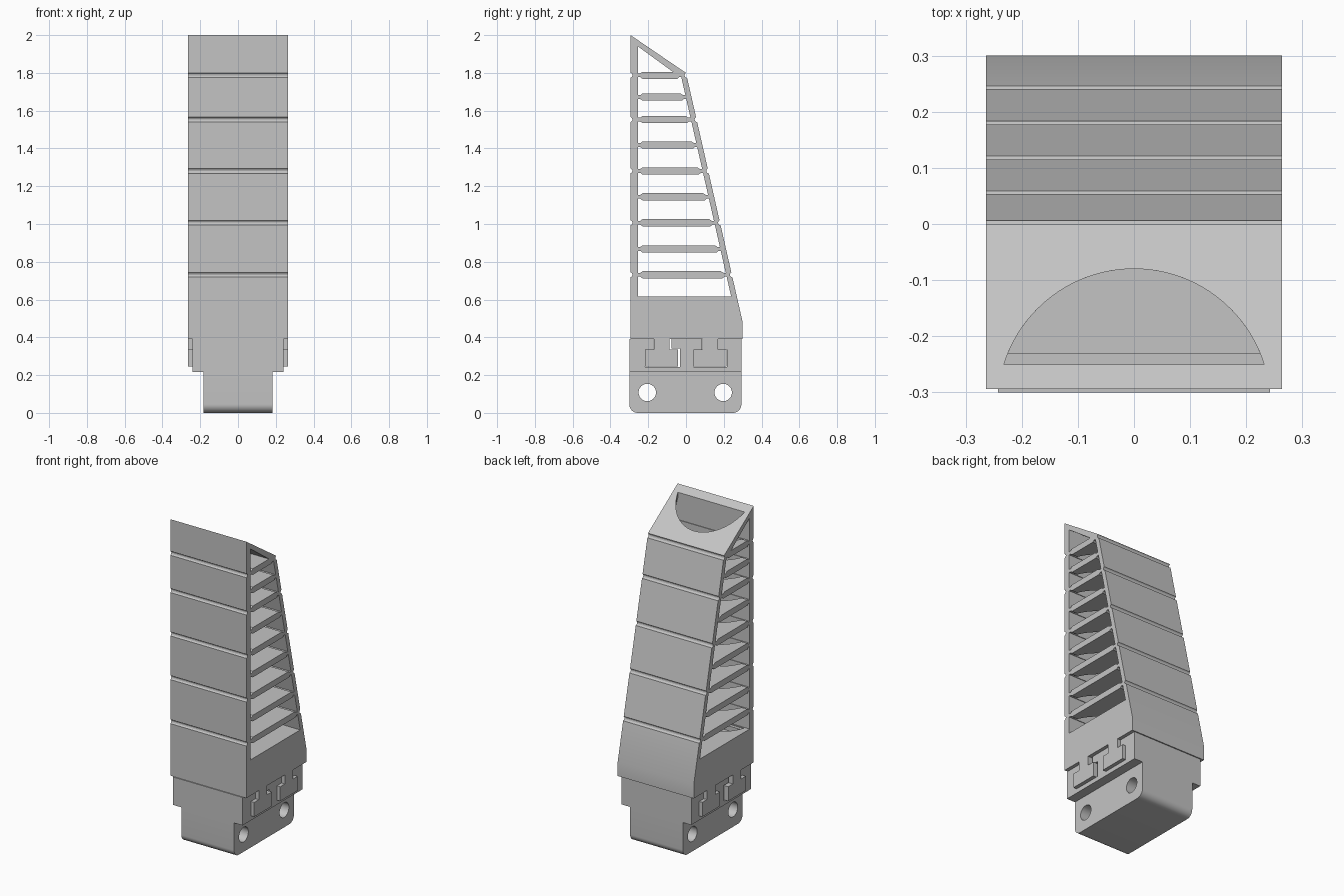
import bpy
import bmesh
from math import sin, cos, pi, radians, asin

if "Cube" in bpy.data.objects:
    bpy.data.objects.remove(bpy.data.objects["Cube"])

grey = bpy.data.materials.new("neutral grey")
grey.use_nodes = True
COLOUR = (0.55, 0.55, 0.55, 1)
grey.diffuse_color = COLOUR
grey.node_tree.nodes["Principled BSDF"].inputs["Base Color"].default_value = COLOUR


def prisms(name, outlines, lo, hi, axis="x"):
    """Extrude closed outlines along x (points are y, z) or z (points are x, y)."""
    bm = bmesh.new()
    for pts in outlines:
        if axis == "x":
            verts = [bm.verts.new((lo, a, b)) for a, b in pts]
            move = (hi - lo, 0, 0)
        else:
            verts = [bm.verts.new((a, b, lo)) for a, b in pts]
            move = (0, 0, hi - lo)
        face = bm.faces.new(verts)
        new = bmesh.ops.extrude_face_region(bm, geom=[face])["geom"]
        bmesh.ops.translate(bm, vec=move, verts=[v for v in new if isinstance(v, bmesh.types.BMVert)])
    bmesh.ops.recalc_face_normals(bm, faces=bm.faces)
    mesh = bpy.data.meshes.new(name)
    bm.to_mesh(mesh)
    bm.free()
    mesh.materials.append(grey)
    obj = bpy.data.objects.new(name, mesh)
    bpy.context.collection.objects.link(obj)
    return obj


def activate(obj):
    bpy.ops.object.select_all(action="DESELECT")
    obj.select_set(True)
    bpy.context.view_layer.objects.active = obj


def cut(obj, cutter):
    mod = obj.modifiers.new("cut", "BOOLEAN")
    mod.operation, mod.solver, mod.object = "DIFFERENCE", "EXACT", cutter
    activate(obj)
    bpy.ops.object.modifier_apply(modifier=mod.name)
    bpy.data.objects.remove(cutter)


def arc(cx, cy, r, start, end, steps):
    return [(cx + r * cos(start + (end - start) * i / steps),
             cy + r * sin(start + (end - start) * i / steps)) for i in range(steps + 1)]


def circle(cx, cy, r, steps):
    return arc(cx, cy, r, 0, 2 * pi, steps)[:-1]


# Main dimensions
HALF = 0.264
FRONT, INNER = -0.294, -0.254
FLOOR, JOINT = 0.616, 0.392
NECK, THICK, TAPER = 0.01, 0.019, 0.024
GROOVES = [0.731, 1.007, 1.281, 1.553, 1.787]
RIBS = sorted(GROOVES + [0.868, 1.144, 1.418, 1.672])


def back(z):
    return 0.3 - (z - 0.48) * 0.2273


def inner_back(z):
    return back(z) - 0.03


# Finger body: tapered wedge with a slanted tip
body = prisms("finger_body", [[(FRONT, JOINT), (0.3, JOINT), (0.3, 0.48),
                               (0, 1.8), (FRONT, 2)]], -HALF, HALF)


# Open cells between the ribs; ribs thin to a neck at both walls
def rib_edge(z, side):
    n, t = z + side * NECK, z + side * THICK
    return [(INNER, n), (INNER + TAPER / 2, n), (INNER + TAPER, t),
            (inner_back(t) - TAPER, t), (inner_back(n) - TAPER / 2, n), (inner_back(n), n)]


cells = []
lower = [(INNER, FLOOR), (inner_back(FLOOR), FLOOR)]
for z in RIBS:
    cells.append(lower + rib_edge(z, -1)[::-1])
    lower = rib_edge(z, 1)
cells.append(lower[:3] + [(-0.07, RIBS[-1] + THICK), (INNER, 1.94)])
cut(body, prisms("cell_cutter", cells, -0.4, 0.4))

# Flex grooves across the front and back walls
grooves = [circle(y, z, 0.0135, 12) for z in GROOVES for y in (FRONT - 0.003, back(z) + 0.003)]
cut(body, prisms("groove_cutter", grooves, -0.4, 0.4))


# Half-round shaft from the tip down through the ribs
def half_round(chord, r=0.243, cy=-0.323):
    a = asin((chord - cy) / r)
    return arc(0, cy, r, a, pi - a, 48)


cut(body, prisms("shaft_cutter", [half_round(-0.25)], FLOOR - 0.006, 2.2, "z"))
cut(body, prisms("shaft_floor_cutter", [half_round(-0.23)], 0.58, 0.7, "z"))


# T-shaped tenons and the slots that hold them
def tee(c, slack_right=0.0, grow=0.0, top=JOINT):
    w, s = 0.087 + grow, 0.041 + grow
    r = slack_right
    return [(c - w, 0.245 - grow), (c + w + r, 0.245 - grow), (c + w + r, 0.335 + r * 0.7),
            (c + s + r, 0.335 + r * 0.7), (c + s + r, top), (c - s, top),
            (c - s, 0.335 + grow), (c - w, 0.335 + grow)]


TEES = (-0.129, 0.128)
prisms("tenons", [tee(c, top=JOINT + 0.002) for c in TEES], -HALF, HALF)

base = prisms("slotted_base", [[(-0.3, 0.217), (0.293, 0.217), (0.293, JOINT), (-0.3, JOINT)]],
              -0.242, 0.242)
slots = [tee(TEES[0], 0.01, 0.001, 0.45), tee(TEES[1], 0, 0.001, 0.45)]
cut(base, prisms("slot_cutter", slots, -0.4, 0.4))

# Mounting block with rounded lower edges and two cross holes
R = 0.045
outline = (arc(-0.3 + R, R, R, pi, 1.5 * pi, 10) + arc(0.293 - R, R, R, 1.5 * pi, 2 * pi, 10)
           + [(0.293, 0.225), (-0.3, 0.225)])
mount = prisms("mounting_block", [outline], -0.183, 0.183)
cut(mount, prisms("hole_cutter", [circle(y, 0.108, 0.046, 40) for y in (-0.205, 0.197)], -0.4, 0.4))

for part in (body, mount):
    activate(part)
    bpy.ops.object.shade_smooth_by_angle(angle=radians(25))
